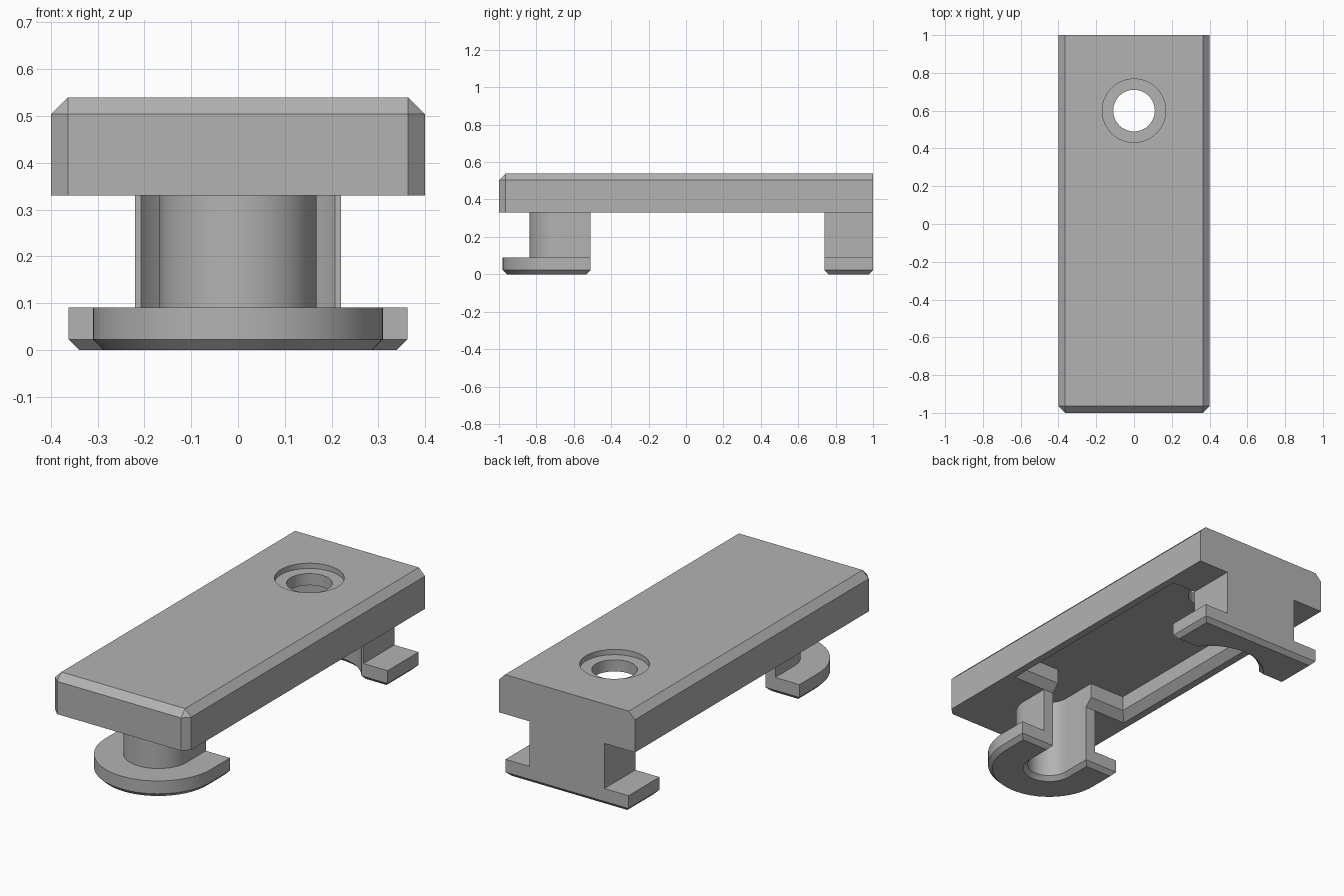
import bpy, bmesh
from math import cos, sin, pi, asin

cube = bpy.data.objects.get("Cube")
if cube:
    bpy.data.objects.remove(cube, do_unlink=True)

grey = bpy.data.materials.new("grey plastic")
grey.use_nodes = True
GREY = (0.45, 0.45, 0.45, 1)
grey.diffuse_color = GREY
grey.node_tree.nodes["Principled BSDF"].inputs["Base Color"].default_value = GREY


def arc(cx, cy, r, a0, a1, n=32):
    return [(cx + r * cos(a0 + (a1 - a0) * i / n), cy + r * sin(a0 + (a1 - a0) * i / n))
            for i in range(n + 1)]


def rect(x, y0, y1):
    return [(-x, y0), (x, y0), (x, y1), (-x, y1)]


def circle(cy, r):
    return arc(0, cy, r, 0, 2 * pi, 64)[:-1]


def prism(name, points, z0, z1, chamfer=0, pick=None):
    """Extrude an outline upward and chamfer the edges chosen by pick."""
    bm = bmesh.new()
    base = bm.faces.new([bm.verts.new((x, y, z0)) for x, y in points])
    top = bmesh.ops.extrude_face_region(bm, geom=[base])["geom"]
    bmesh.ops.translate(bm, vec=(0, 0, z1 - z0),
                        verts=[g for g in top if isinstance(g, bmesh.types.BMVert)])
    bmesh.ops.recalc_face_normals(bm, faces=bm.faces)
    if pick:
        edges = [e for e in bm.edges if pick(e.verts[0].co, e.verts[1].co)]
        bmesh.ops.bevel(bm, geom=edges, offset=chamfer, segments=1,
                        affect='EDGES', profile=0.5, clamp_overlap=False)
    bmesh.ops.recalc_face_normals(bm, faces=bm.faces)
    mesh = bpy.data.meshes.new(name)
    bm.to_mesh(mesh)
    bm.free()
    mesh.materials.append(grey)
    ob = bpy.data.objects.new(name, mesh)
    bpy.context.collection.objects.link(ob)
    return ob


def activate(ob):
    bpy.ops.object.select_all(action='DESELECT')
    ob.select_set(True)
    bpy.context.view_layer.objects.active = ob


def cut(ob, cutter):
    cutter.hide_render = True
    mod = ob.modifiers.new("cut", 'BOOLEAN')
    mod.operation, mod.solver, mod.object = 'DIFFERENCE', 'EXACT', cutter
    activate(ob)
    bpy.ops.object.modifier_apply(modifier=mod.name)
    bpy.data.objects.remove(cutter, do_unlink=True)


def bottom_edge(a, b):
    return max(a.z, b.z) < 0.001


# Heights and shared positions
UNDER, TOP, FLOOR, FOOT = 0.33, 0.54, 0.45, 0.09
FRONT_C, FRONT_END, SLOT = -0.67, -0.51, 0.11
BACK_START, HOLE_Y, CLEAR = 0.74, 0.6, 0.25


# Top plate: chamfered along the top sides, top front and front corners
def plate_edge(a, b):
    side = abs(a.x - b.x) < 0.001
    front = a.y < -0.99 and b.y < -0.99
    along_top = a.z > 0.53 and b.z > 0.53
    return (along_top and (front or side)) or (front and abs(a.z - b.z) > 0.1)


plate = prism("top_plate", rect(0.4, -1, 1), UNDER, TOP, 0.036, plate_edge)

# Underside pocket with a flared mouth
cut(plate, prism("pocket_cutter", rect(0.32, FRONT_END + 0.04, BACK_START - 0.04), UNDER - 0.1, FLOOR))
flare = prism("flare_cutter", rect(0.36, FRONT_END, BACK_START), UNDER, UNDER + 0.04)
for v in flare.data.vertices:
    if v.co.z > UNDER + 0.02:
        v.co.x *= 0.32 / 0.36
        v.co.y += 0.04 if v.co.y < 0 else -0.04
    else:
        # the sloping walls continue just below the plate
        v.co.z -= 0.01
        v.co.x *= 0.37 / 0.36
        v.co.y += -0.01 if v.co.y < 0 else 0.01
cut(plate, flare)

# Foot recesses carried up into the plate, then the stepped screw hole
slot = arc(0, FRONT_C, SLOT, pi, 2 * pi) + [(SLOT, -0.4), (-SLOT, -0.4)]
cut(plate, prism("slot_cutter", slot, UNDER - 0.1, FLOOR))
cut(plate, prism("clearance_cutter", circle(HOLE_Y, CLEAR), UNDER - 0.1, FLOOR))
cut(plate, prism("hole_cutter", circle(HOLE_Y, 0.11), UNDER, TOP + 0.1))
cut(plate, prism("counterbore_cutter", circle(HOLE_Y, 0.168), TOP - 0.028, TOP + 0.1))


# Front foot: U-shaped neck on a wider U-shaped flange
def u_shape(r):
    outer = arc(0, FRONT_C, r, pi, 2 * pi)
    inner = arc(0, FRONT_C, SLOT, 2 * pi, pi)
    return ([(-r, FRONT_END)] + outer + [(r, FRONT_END), (SLOT, FRONT_END)]
            + inner + [(-SLOT, FRONT_END)])


# Back foot: block with a concave clearance in its front face
def notched_block(x):
    half = asin((BACK_START - HOLE_Y) / CLEAR)
    return [(-x, 1), (-x, BACK_START)] + arc(0, HOLE_Y, CLEAR, pi - half, half) + [(x, BACK_START), (x, 1)]


parts = [plate]
for name, shape, neck, flange in (("front", u_shape, 0.168, 0.31),
                                  ("back", notched_block, 0.22, 0.362)):
    parts.append(prism(name + "_foot_neck", shape(neck), FOOT, UNDER))
    parts.append(prism(name + "_foot_flange", shape(flange), 0, FOOT, 0.022, bottom_edge))

for ob in parts:
    activate(ob)
    bpy.ops.object.shade_smooth_by_angle(angle=pi / 6)
